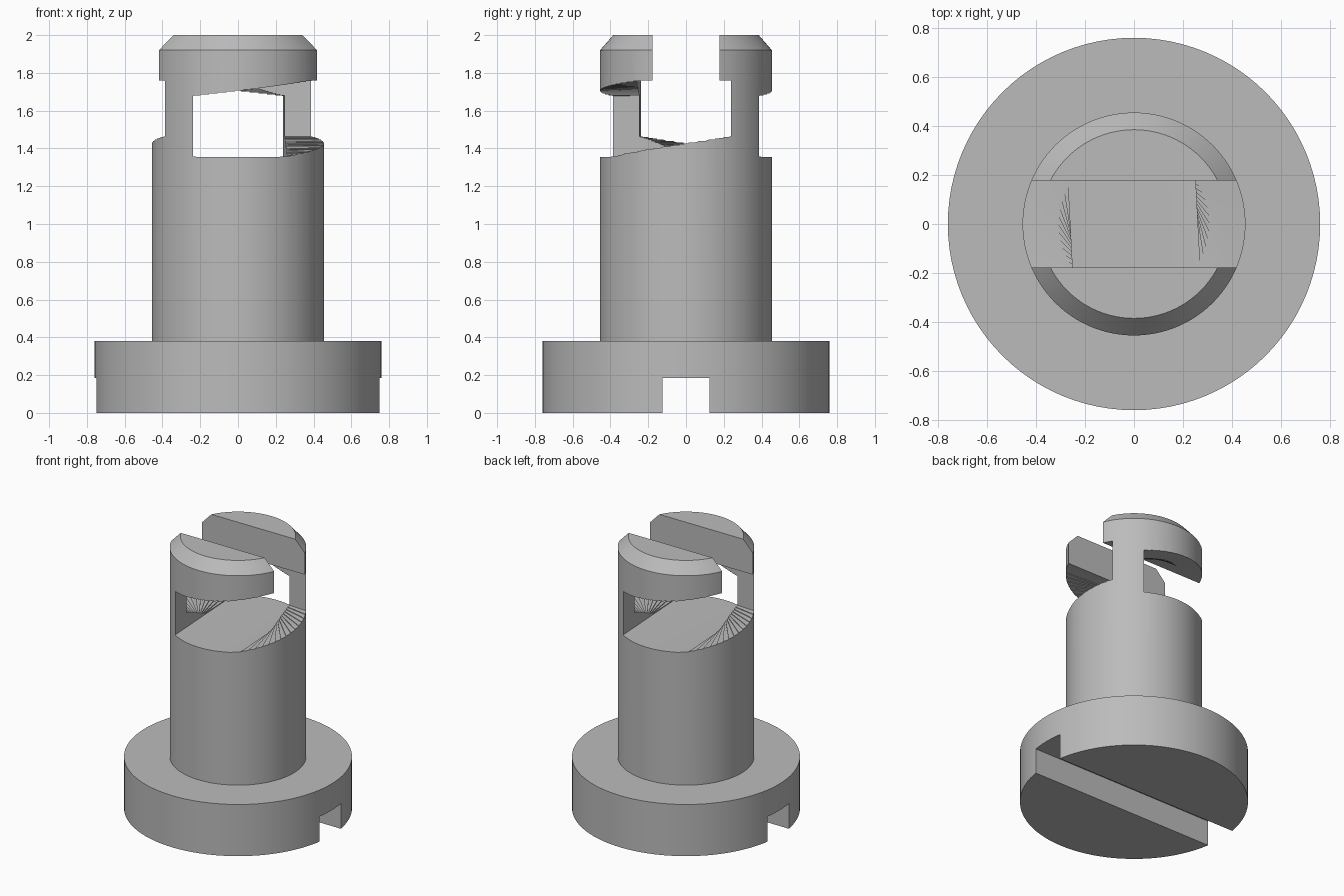
import bpy, bmesh, math
from mathutils import Matrix, Vector

cube = bpy.data.objects.get("Cube")
if cube:
    bpy.data.objects.remove(cube, do_unlink=True)

grey = bpy.data.materials.new("plain grey")
grey.use_nodes = True
colour = (0.5, 0.5, 0.5, 1)
grey.diffuse_color = colour
grey.node_tree.nodes["Principled BSDF"].inputs["Base Color"].default_value = colour

SEGMENTS = 96


def link(name, bm):
    """Turn a bmesh into a named object in the scene."""
    bmesh.ops.recalc_face_normals(bm, faces=bm.faces)
    mesh = bpy.data.meshes.new(name)
    bm.to_mesh(mesh)
    bm.free()
    obj = bpy.data.objects.new(name, mesh)
    bpy.context.collection.objects.link(obj)
    mesh.materials.append(grey)
    return obj


def turned(name, profile):
    """Revolve a (radius, height) profile that starts and ends on the axis."""
    bm = bmesh.new()
    verts = [bm.verts.new((r, 0, z)) for r, z in profile]
    edges = [bm.edges.new(pair) for pair in zip(verts, verts[1:])]
    bmesh.ops.spin(bm, geom=verts + edges, cent=(0, 0, 0), axis=(0, 0, 1),
                   angle=math.tau, steps=SEGMENTS)
    bmesh.ops.remove_doubles(bm, verts=bm.verts, dist=0.0005)
    bmesh.ops.dissolve_limit(bm, angle_limit=0.01, verts=bm.verts, edges=bm.edges)
    return link(name, bm)


def bar_points(half_width, low, high, angle=0):
    """Corners of a long bar lying across the axis."""
    turn = Matrix.Rotation(angle, 4, "Z")
    return [turn @ Vector((x, y, z)) for x in (-1, 1)
            for y in (-half_width, half_width) for z in (low, high)]


def cut(target, points):
    """Subtract the convex hull of the points from the target."""
    bm = bmesh.new()
    for p in points:
        bm.verts.new(p)
    hull = bmesh.ops.convex_hull(bm, input=bm.verts)
    spare = {g for g in hull["geom_interior"] + hull["geom_unused"]
             if isinstance(g, bmesh.types.BMVert)}
    bmesh.ops.delete(bm, geom=list(spare), context="VERTS")
    cutter = link("cutter", bm)
    cutter.hide_render = True
    mod = target.modifiers.new("cut", "BOOLEAN")
    mod.operation = "DIFFERENCE"
    mod.solver = "EXACT"
    mod.object = cutter
    bpy.context.view_layer.objects.active = target
    bpy.ops.object.modifier_apply(modifier=mod.name)
    bpy.data.objects.remove(cutter, do_unlink=True)


# Wide base with a driver slot underneath
base = turned("base_flange", [(0, 0), (0.76, 0), (0.76, 0.38), (0, 0.38)])
cut(base, bar_points(0.125, -0.1, 0.185))

# Shaft with a chamfered top
shaft = turned("bayonet_shaft", [(0, 0.36), (0.455, 0.36), (0.455, 1.92),
                                 (0.385, 2.0), (0, 2.0)])

# Entry slot for the cross pin
cut(shaft, bar_points(0.178, 1.6, 2.1))

# Quarter-turn channel: the pin sinks as it rotates
STEPS = 15


def pin(step):
    t = step / STEPS
    return bar_points(0.207, 1.465 - 0.11 * t, 1.76 - 0.083 * t, -t * math.pi / 2)


for i in range(STEPS):
    cut(shaft, pin(i) + pin(i + 1))

# Smooth round walls, crisp edges
for obj in (base, shaft):
    bpy.ops.object.select_all(action="DESELECT")
    obj.select_set(True)
    bpy.context.view_layer.objects.active = obj
    bpy.ops.object.shade_smooth_by_angle(angle=math.radians(15))
